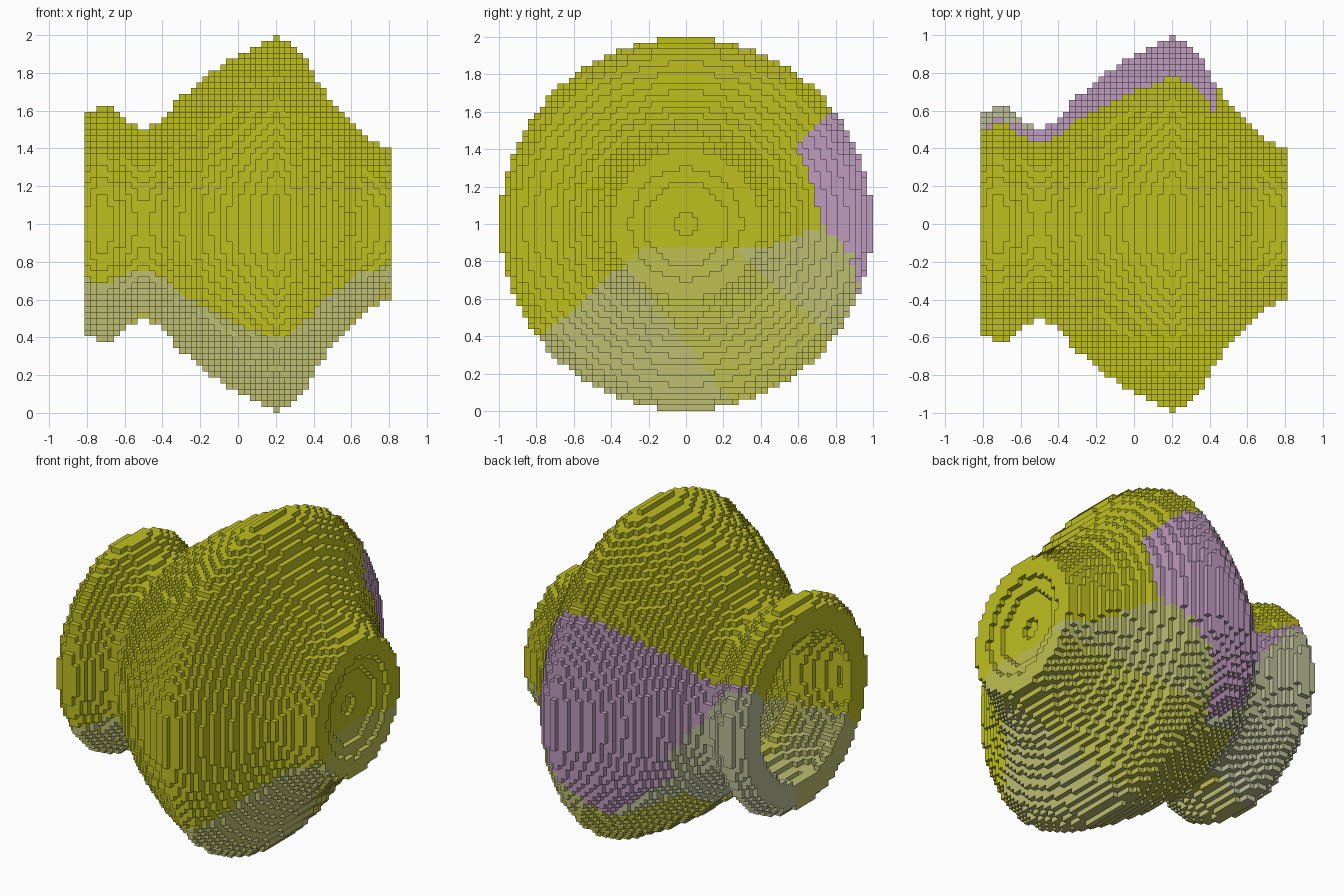
import bpy
import bmesh
import math

cube = bpy.data.objects.get("Cube")
if cube:
    bpy.data.objects.remove(cube, do_unlink=True)

CELL = 1 / 32          # block size
NX, NR = 26, 32        # half extents in blocks along x and across

# Outer and inner radius along the x axis (mouth at -x, foot at +x)
OUTER = [(-0.81, 0.575), (-0.72, 0.64), (-0.66, 0.61), (-0.6, 0.55), (-0.5, 0.495),
         (-0.4, 0.55), (-0.33, 0.645), (-0.2, 0.76), (0, 0.895), (0.1, 0.945),
         (0.2, 0.998), (0.27, 0.965), (0.34, 0.9), (0.42, 0.76), (0.5, 0.64),
         (0.6, 0.525), (0.7, 0.45), (0.81, 0.395)]
INNER = [(-0.82, 0.43), (-0.72, 0.46), (-0.5, 0.34), (-0.3, 0.49), (0, 0.74),
         (0.2, 0.82), (0.35, 0.66), (0.5, 0.44), (0.62, 0.3)]
# Stepped hollow under the foot: radius, depth in blocks
FOOT_STEPS = [(0.3, 1), (0.22, 2), (0.065, 3)]

# Linear colours of the shards
COLOURS = [("bright_yellow", (0.52, 0.52, 0.0144)),
           ("soft_yellow", (0.52, 0.52, 0.08)),
           ("pale_olive", (0.51, 0.51, 0.17)),
           ("stone_grey", (0.51, 0.51, 0.32)),
           ("mauve", (0.51, 0.325, 0.51))]
YELLOW, SOFT, OLIVE, GREY, MAUVE = range(5)


def radius(profile, x):
    """Linear interpolation along a profile."""
    if x <= profile[0][0]:
        return profile[0][1]
    for (x0, r0), (x1, r1) in zip(profile, profile[1:]):
        if x <= x1:
            return r0 + (r1 - r0) * (x - x0) / (x1 - x0)
    return profile[-1][1]


def shard(x, y, z):
    """Colour index from the planes that part the shards."""
    if z < 0.78 + 1.06 * y:
        if y > 0.1 and z < 1.27 and x < min(-0.3, 0.35 - 0.8 * z):
            return GREY
        if x < 0.44 and z > 0.42 - 0.8 * x and z > 0.28 + 1.7 * x and z + y > 1:
            return MAUVE
        if x < -0.25 and z > 0.9 and y > 0.2:
            return MAUVE
    if z > min(1.13 + 0.93 * y - 0.05 * x, 0.87 + max(0, 0.35 * (y - 0.4))):
        return YELLOW
    if x < 0.05 and z + 0.9 * y > 0.95:
        return GREY
    if x < -0.3 and y > 0.1:
        return GREY
    if z + 0.9 * y > 1.1:
        return OLIVE
    if x > -0.55 and z + 1.32 * y > 0.36:
        return SOFT
    return OLIVE


def centre(i, j, k):
    return (i + 0.5) * CELL, (j + 0.5) * CELL, (k + 0.5) * CELL


# Fill the blocks of the vessel wall
cells = set()
for i in range(-NX, NX):
    x = (i + 0.5) * CELL
    r_out = radius(OUTER, x)
    r_in = radius(INNER, x) if x < 0.62 else 0
    for r, depth in FOOT_STEPS:
        if i >= NX - depth:
            r_in = r if r_in == 0 else max(r_in, r)
    # the deeper blocks only keep the narrower steps
    if i >= NX - 3:
        r_in = FOOT_STEPS[NX - 1 - i][0]
    for j in range(-NR, NR):
        for k in range(-NR, NR):
            if r_in <= math.hypot(j + 0.5, k + 0.5) * CELL < r_out:
                cells.add((i, j, k))

# Corner offsets of the face on each side of a block
SIDES = {(1, 0, 0): [(1, 0, 0), (1, 1, 0), (1, 1, 1), (1, 0, 1)],
         (-1, 0, 0): [(0, 0, 0), (0, 0, 1), (0, 1, 1), (0, 1, 0)],
         (0, 1, 0): [(0, 1, 0), (0, 1, 1), (1, 1, 1), (1, 1, 0)],
         (0, -1, 0): [(0, 0, 0), (1, 0, 0), (1, 0, 1), (0, 0, 1)],
         (0, 0, 1): [(0, 0, 1), (1, 0, 1), (1, 1, 1), (0, 1, 1)],
         (0, 0, -1): [(0, 0, 0), (0, 1, 0), (1, 1, 0), (1, 0, 0)]}

# Skin the exposed block sides
bm = bmesh.new()
corners = {}


def corner(p):
    if p not in corners:
        corners[p] = bm.verts.new((p[0] * CELL, p[1] * CELL, p[2] * CELL + 1))
    return corners[p]


for i, j, k in sorted(cells):
    x, y, z = centre(i, j, k)
    colour = shard(x, y, z + 1)
    for (a, b, c), quad in SIDES.items():
        if (i + a, j + b, k + c) not in cells:
            face = bm.faces.new([corner((i + u, j + v, k + w)) for u, v, w in quad])
            face.material_index = colour

mesh = bpy.data.meshes.new("blocky_vase")
bm.to_mesh(mesh)
bm.free()
vase = bpy.data.objects.new("blocky_vase", mesh)
bpy.context.collection.objects.link(vase)

# One material per shard colour
for name, rgb in COLOURS:
    mat = bpy.data.materials.new(name)
    mat.use_nodes = True
    mat.diffuse_color = (*rgb, 1)
    bsdf = mat.node_tree.nodes["Principled BSDF"]
    bsdf.inputs["Base Color"].default_value = (*rgb, 1)
    bsdf.inputs["Roughness"].default_value = 0.8
    mesh.materials.append(mat)
